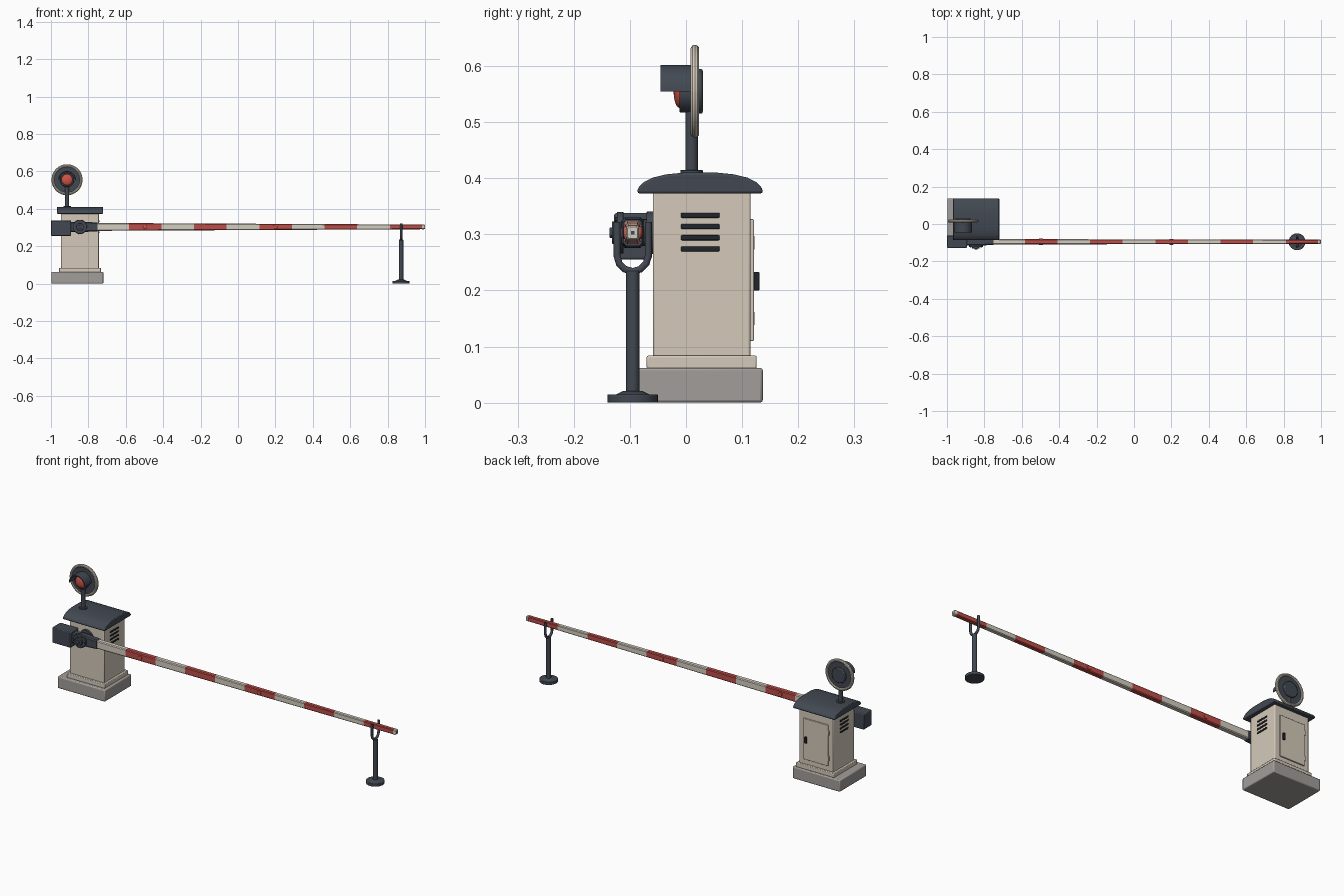
import bpy, bmesh, math
from mathutils import Matrix, Vector

if "Cube" in bpy.data.objects:
    bpy.data.objects.remove(bpy.data.objects["Cube"])


def mat(name, r, g, b):
    m = bpy.data.materials.new(name)
    m.diffuse_color = (r, g, b, 1)
    m.use_nodes = True
    m.node_tree.nodes["Principled BSDF"].inputs["Base Color"].default_value = m.diffuse_color
    return m


CREAM = mat("cream_paint", 0.66, 0.59, 0.49)
WHITE = mat("off_white", 0.66, 0.61, 0.53)
GREY = mat("concrete_grey", 0.36, 0.34, 0.32)
DARK = mat("slate_metal", 0.055, 0.066, 0.085)
BLACK = mat("dark_slot", 0.015, 0.018, 0.024)
RED = mat("stripe_red", 0.50, 0.075, 0.065)
LENS = mat("lens_red", 0.62, 0.085, 0.06)

CX, CY = -0.845, 0.028       # cabinet centre
AY, AZ = -0.095, 0.303       # arm axis
SX, SZ = -0.914, 0.555       # signal centre


def finish(name, bm, *mats, bevel=0, segs=2):
    bmesh.ops.recalc_face_normals(bm, faces=bm.faces)
    me = bpy.data.meshes.new(name)
    bm.to_mesh(me)
    bm.free()
    ob = bpy.data.objects.new(name, me)
    bpy.context.collection.objects.link(ob)
    for m in mats:
        me.materials.append(m)
    if bevel:
        b = ob.modifiers.new("bevel", 'BEVEL')
        b.width, b.segments, b.limit_method = bevel, segs, 'ANGLE'
    bpy.ops.object.select_all(action='DESELECT')
    bpy.context.view_layer.objects.active = ob
    ob.select_set(True)
    bpy.ops.object.shade_smooth_by_angle(angle=math.radians(35))
    return ob


def box(name, x, y, z, m, bevel=0.003):
    """Box from (min, max) pairs."""
    bm = bmesh.new()
    size = [b - a for a, b in (x, y, z)]
    mid = [(a + b) / 2 for a, b in (x, y, z)]
    bmesh.ops.create_cube(bm, size=1, matrix=Matrix.Translation(mid) @ Matrix.Diagonal((*size, 1)))
    return finish(name, bm, m, bevel=bevel)


def disc(name, c, r, depth, m, axis='Z', r2=None, bevel=0.0015, n=32):
    """Cylinder centred on c along an axis."""
    bm = bmesh.new()
    rot = Matrix.Rotation(math.pi / 2, 4, 'X') if axis == 'Y' else Matrix()
    bmesh.ops.create_cone(bm, cap_ends=True, segments=n, radius1=r, radius2=r if r2 is None else r2,
                          depth=depth, matrix=Matrix.Translation(c) @ rot)
    return finish(name, bm, m, bevel=bevel)


def extrude_profile(name, pts, vec, m, bevel=0):
    bm = bmesh.new()
    f = bm.faces.new([bm.verts.new(p) for p in pts])
    new = bmesh.ops.extrude_face_region(bm, geom=[f])["geom"]
    bmesh.ops.translate(bm, vec=vec, verts=[v for v in new if isinstance(v, bmesh.types.BMVert)])
    return finish(name, bm, m, bevel=bevel)


def loft(name, rings, *mats, pick=lambda i: 0):
    """Skin a row of rings; pick(i) gives the material slot of span i."""
    bm = bmesh.new()
    vs = [[bm.verts.new(p) for p in r] for r in rings]
    n = len(vs[0])
    for i, (a, b) in enumerate(zip(vs, vs[1:])):
        for k in range(n):
            bm.faces.new((a[k], a[(k + 1) % n], b[(k + 1) % n], b[k])).material_index = pick(i)
    bm.faces.new(vs[0]).material_index = pick(0)
    bm.faces.new(vs[-1]).material_index = pick(len(vs) - 2)
    return finish(name, bm, *mats)


def arm_ring(x, hy, hz, c=0.3):
    """Chamfered rectangle section across the arm."""
    q = c * min(hy, hz)
    pts = [(hy, hz - q), (hy - q, hz), (q - hy, hz), (-hy, hz - q),
           (-hy, q - hz), (q - hy, -hz), (hy - q, -hz), (hy, q - hz)]
    return [(x, AY + a, AZ + b) for a, b in pts]


# cabinet
box("plinth", (-0.998, -0.72), (-0.088, 0.137), (0, 0.062), GREY, 0.005)
box("body_skirt", (CX - 0.112, CX + 0.112), (CY - 0.098, CY + 0.098), (0.06, 0.084), CREAM)
box("cabinet_body", (CX - 0.101, CX + 0.101), (CY - 0.087, CY + 0.087), (0.08, 0.378), CREAM, 0.004)

# arched roof
half = [(0.112, 0.373), (0.111, 0.382), (0.102, 0.392), (0.085, 0.401), (0.06, 0.407), (0.03, 0.410)]
prof = half + [(-a, b) for a, b in reversed(half)]
extrude_profile("roof", [(CX - 0.123, 0.025 + a, b) for a, b in prof], (0.246, 0, 0), DARK, bevel=0.004)

# side vents on both sides
for s, side in ((1, "right"), (-1, "left")):
    for i in range(4):
        z = 0.334 - 0.02 * i
        x = CX + s * 0.102
        box(f"vent_{side}_{i}", (x - 0.0025, x + 0.0025), (-0.009, 0.06), (z - 0.0045, z + 0.0045), BLACK, 0.002)

# back door
box("door", (-0.918, -0.772), (0.112, 0.121), (0.11, 0.327), CREAM, 0.002)
box("door_handle", (-0.796, -0.784), (0.119, 0.131), (0.2, 0.233), BLACK, 0.002)
for z in (0.15, 0.285):
    box("door_hinge", (-0.922, -0.916), (0.114, 0.122), (z - 0.012, z + 0.012), CREAM, 0.001)

# signal on the roof
disc("signal_pole", (SX, 0.01, 0.46), 0.011, 0.13, DARK)
disc("pole_foot", (SX, 0.01, 0.411), 0.02, 0.008, DARK)
disc("signal_disc", (SX, 0.015, SZ), 0.072, 0.008, DARK, 'Y')
disc("signal_back", (SX, 0.022, SZ), 0.04, 0.016, DARK, 'Y', bevel=0.004)
N, K = 48, 10
rim = []
for i in range(N + 1):
    a = 2 * math.pi * i / N
    d = Vector((math.cos(a), 0, math.sin(a)))
    rim.append([Vector((SX, 0.016, SZ)) + d * (0.075 + 0.008 * math.cos(t)) + Vector((0, 0.008 * math.sin(t), 0))
                for t in (2 * math.pi * k / K for k in range(K))])
loft("signal_rim", rim, CREAM)
disc("lamp_housing", (SX, 0.0, SZ), 0.038, 0.024, DARK, 'Y', bevel=0.003)
bm = bmesh.new()
bmesh.ops.create_uvsphere(bm, u_segments=24, v_segments=12, radius=0.03,
                          matrix=Matrix.Translation((SX, -0.011, SZ)) @ Matrix.Diagonal((1, 0.37, 1, 1)))
finish("lamp_lens", bm, LENS)
arc = [math.pi * i / 20 for i in range(21)]
hood = [(0.047, a) for a in arc] + [(0.042, a) for a in reversed(arc)]
extrude_profile("lamp_hood", [(SX + r * math.cos(a), -0.045, SZ + r * math.sin(a)) for r, a in hood],
                (0, 0.058, 0), DARK)

# striped tapered arm
X0, STEP = -0.758, 0.1744


def taper(x):
    t = (x - X0) / (10 * STEP)
    return 0.0145 - 0.0035 * t, 0.021 - 0.0085 * t


loft("barrier_arm", [arm_ring(X0 + STEP * i, *taper(X0 + STEP * i)) for i in range(11)],
     WHITE, RED, pick=lambda i: i % 2)
loft("arm_tip", [arm_ring(0.984, 0.0115, 0.013), arm_ring(0.995, 0.0115, 0.013), arm_ring(0.999, 0.009, 0.010)], WHITE)
box("tip_plug", (0.996, 1.0), (AY - 0.003, AY + 0.003), (AZ - 0.003, AZ + 0.003), DARK, 0)
for x in (-0.497, 0.2):
    disc("reflector", (x, AY, AZ), 0.011, 2 * taper(x)[0] + 0.007, LENS, 'Y')

# pivot, sleeve and counterweight
loft("arm_sleeve", [arm_ring(-0.905, 0.02, 0.027), arm_ring(-0.82, 0.02, 0.027), arm_ring(-0.752, 0.017, 0.0235)], DARK)
disc("pivot_flange", (CX, -0.063, AZ), 0.038, 0.014, DARK, 'Y')
disc("pivot_shaft", (CX, -0.085, AZ), 0.024, 0.05, DARK, 'Y')
disc("pivot_hub", (CX, -0.117, AZ), 0.037, 0.012, DARK, 'Y')
disc("pivot_cap", (CX, -0.126, AZ), 0.02, 0.012, DARK, 'Y')
disc("pivot_nut", (CX, -0.131, AZ), 0.01, 0.01, DARK, 'Y', n=6)
for i in range(6):
    a = math.pi / 3 * i
    disc("hub_bolt", (CX + 0.028 * math.cos(a), -0.124, AZ + 0.028 * math.sin(a)), 0.004, 0.005, DARK, 'Y', bevel=0, n=6)
box("counterweight", (-1.0, -0.893), (-0.128, -0.061), (0.255, 0.338), DARK, 0.004)

# rest post with fork
PX = 0.872
disc("post_base", (PX, AY, 0.0075), 0.045, 0.015, DARK, bevel=0.002)
disc("post_base_cone", (PX, AY, 0.0175), 0.03, 0.006, DARK, r2=0.018, bevel=0)
disc("rest_post", (PX, AY, 0.122), 0.012, 0.225, DARK)
cu = bpy.data.curves.new("rest_fork", 'CURVE')
cu.dimensions, cu.bevel_depth, cu.bevel_resolution, cu.use_fill_caps = '3D', 0.0065, 3, True
sp = cu.splines.new('POLY')
path = [(-0.028, 0.322), (-0.028, 0.262), (-0.024, 0.248), (-0.014, 0.238), (0, 0.234)]
path += [(-a, b) for a, b in reversed(path[:-1])]
sp.points.add(len(path) - 1)
for p, (a, b) in zip(sp.points, path):
    p.co = (PX, AY + a, b, 1)
    p.radius = 1
fork = bpy.data.objects.new("rest_fork", cu)
cu.materials.append(DARK)
bpy.context.collection.objects.link(fork)
